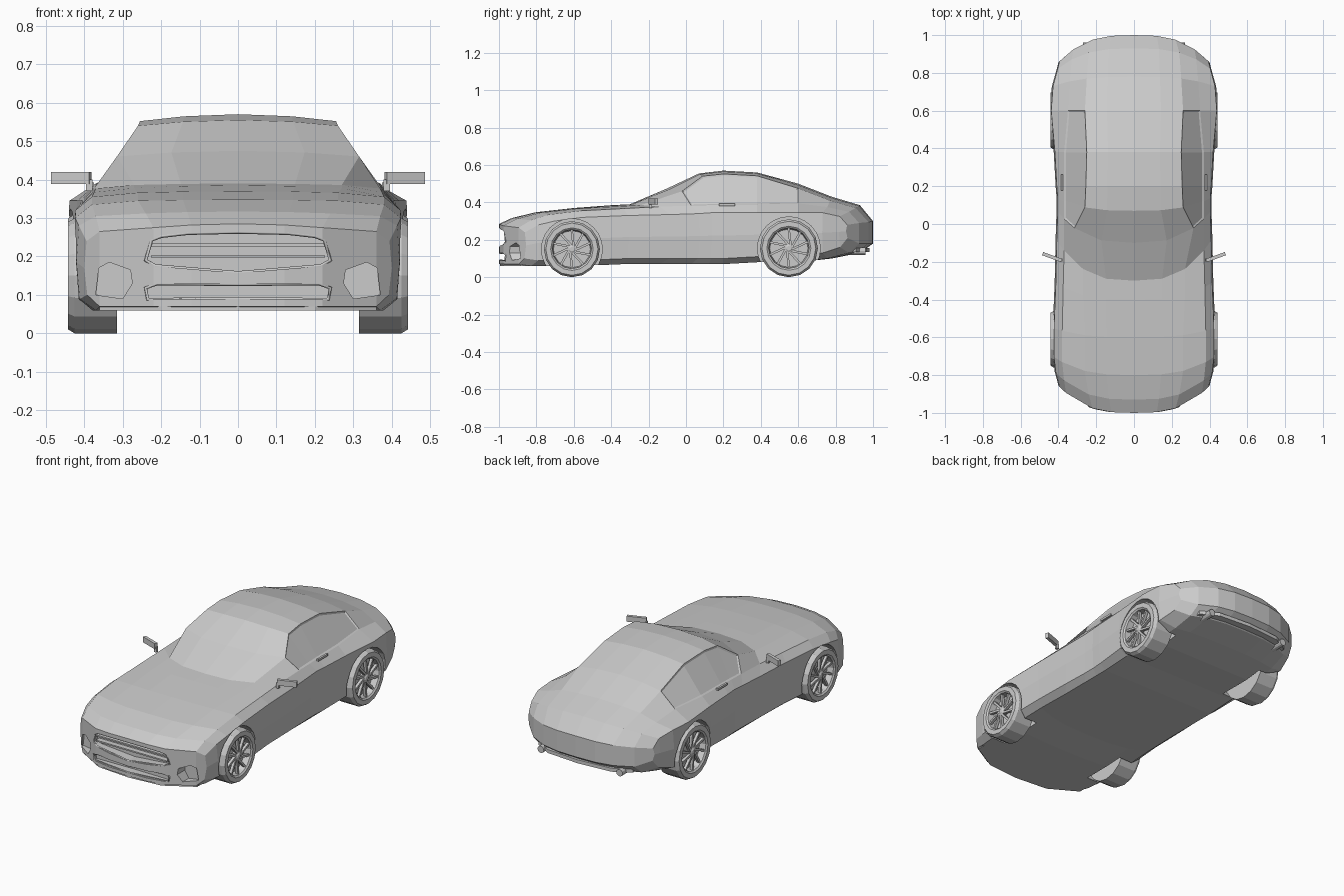
import bpy
import bmesh
import math
from mathutils import Matrix, Vector

default_cube = bpy.data.objects.get("Cube")
if default_cube:
    bpy.data.objects.remove(default_cube, do_unlink=True)

grey = bpy.data.materials.new("plain grey")
grey.use_nodes = True
grey.diffuse_color = (0.6, 0.6, 0.6, 1)
grey.node_tree.nodes["Principled BSDF"].inputs["Base Color"].default_value = grey.diffuse_color


def finish(bm, name):
    """Turn a bmesh into a named grey object."""
    bmesh.ops.recalc_face_normals(bm, faces=bm.faces[:])
    mesh = bpy.data.meshes.new(name)
    bm.to_mesh(mesh)
    bm.free()
    obj = bpy.data.objects.new(name, mesh)
    bpy.context.collection.objects.link(obj)
    mesh.materials.append(grey)
    return obj


def prism(name, outline, start, end, axis):
    """Extrude a flat outline along the y or z axis."""
    def place(a, b, depth):
        return (a, depth, b) if axis == "y" else (a, b, depth)
    bm = bmesh.new()
    lower = [bm.verts.new(place(a, b, start)) for a, b in outline]
    upper = [bm.verts.new(place(a, b, end)) for a, b in outline]
    bm.faces.new(lower)
    bm.faces.new(upper)
    count = len(outline)
    for i in range(count):
        j = (i + 1) % count
        bm.faces.new((lower[i], lower[j], upper[j], upper[i]))
    return finish(bm, name)


def box(name, centre, size, turn=0.0):
    bm = bmesh.new()
    matrix = (Matrix.Translation(centre) @ Matrix.Rotation(turn, 4, "Z")
              @ Matrix.Diagonal((*size, 1)))
    bmesh.ops.create_cube(bm, size=1, matrix=matrix)
    return finish(bm, name)


def lathe(bm, profile, sides, centre, side):
    """Spin (offset, radius) points around the x axis."""
    rings = []
    for offset, radius in profile:
        rings.append([bm.verts.new(Vector(centre) + Vector((
            side * offset,
            radius * math.sin(math.tau * k / sides),
            radius * math.cos(math.tau * k / sides)))) for k in range(sides)])
    for first, second in zip(rings, rings[1:]):
        for k in range(sides):
            n = (k + 1) % sides
            bm.faces.new((first[k], first[n], second[n], second[k]))
    bm.faces.new(rings[0])
    bm.faces.new(rings[-1])


def mirrored(half):
    """Complete a half outline that starts and ends on the centre line."""
    return half + [(-a, b) for a, b in reversed(half) if a > 0]


def bow_y(y, bow, x):
    return y + bow * abs(x / 0.43) ** 3


# Body sections: y, bow, floor, half width, shoulder z, belt x, belt z, roof x, roof z, crown z
sections = [
    (-1, .18, .07, .4, .24, .36, .265, .22, .275, .285),
    (-.93, .16, .06, .42, .28, .37, .305, .24, .312, .317),
    (-.8, .1, .06, .43, .3, .38, .335, .26, .345, .348),
    (-.6, .05, .06, .43, .32, .38, .355, .26, .366, .37),
    (-.4, .1, .07, .42, .33, .375, .367, .27, .378, .385),
    (-.3, .25, .07, .415, .335, .37, .377, .27, .386, .39),
    (-.1, .2, .07, .41, .34, .37, .383, .315, .46, .475),
    (.07, .08, .07, .41, .345, .37, .385, .26, .54, .555),
    (.2, 0, .07, .415, .345, .37, .387, .255, .552, .57),
    (.38, 0, .08, .425, .345, .37, .39, .25, .542, .56),
    (.6, 0, .08, .445, .345, .35, .395, .26, .475, .5),
    (.78, -.05, .1, .435, .345, .34, .375, .25, .41, .43),
    (.93, -.13, .13, .41, .325, .33, .35, .24, .37, .385),
    (1, -.18, .18, .4, .28, .32, .29, .22, .295, .3),
]


def half_section(y, bow, floor, wide, shoulder, belt_x, belt, roof_x, roof, crown):
    """Points from the floor centre round the side to the crown."""
    inner = roof_x * 0.55
    sill = floor + 0.03
    flat = [(0, floor), (inner, floor), (roof_x, floor), (belt_x, floor),
            (wide * 0.98, sill), (wide, (sill + shoulder) / 2), (wide * 0.985, shoulder),
            (belt_x, belt), (roof_x, roof), (inner, crown - (crown - roof) * 0.3), (0, crown)]
    return [(x, bow_y(y, bow, x), z) for x, z in flat]


bm = bmesh.new()
rings = []
for section in sections:
    half = half_section(*section)
    full = half + [(-x, y, z) for x, y, z in half[-2:0:-1]]
    rings.append([bm.verts.new(p) for p in full])
around = len(rings[0])
windows = {1: [], -1: []}
for s, (first, second) in enumerate(zip(rings, rings[1:])):
    for k in range(around):
        n = (k + 1) % around
        face = bm.faces.new((first[k], first[n], second[n], second[k]))
        if 6 <= s <= 9 and k in (7, 12):
            windows[1 if k == 7 else -1].append(face)
# Curved nose and tail faces
for ring in (rings[0], rings[-1]):
    for strip in ((0, 1, 9, 10), (1, 2, 8, 9), (2, 3, 7, 8), (3, 4, 5, 6, 7)):
        bm.faces.new([ring[i] for i in strip])
        bm.faces.new([ring[-i % around] for i in strip])
bmesh.ops.recalc_face_normals(bm, faces=bm.faces[:])
# Sunken side windows
for faces in windows.values():
    bmesh.ops.inset_region(bm, faces=faces, thickness=0.01, depth=-0.005)
body = finish(bm, "body")

# Wheel arches and front openings cut from the body
wheels = {"front": (-0.61, 0.15), "rear": (0.55, 0.155)}
cutters = []
for end, (y, radius) in wheels.items():
    for side in (1, -1):
        bm = bmesh.new()
        lathe(bm, [(0.295, radius + 0.013), (0.6, radius + 0.013)], 24, (0, y, radius), side)
        cutters.append(finish(bm, end + "_arch_cutter"))
grille = mirrored([(0, .264), (.13, .261), (.2, .253), (.225, .243), (.24, .19), (.215, .175), (0, .157)])
intake = mirrored([(0, .128), (.21, .13), (.24, .118), (.235, .088), (0, .09)])
side_intake = [(.28, .165), (.335, .185), (.362, .17), (.37, .1), (.3, .09), (.275, .13)]
cutters.append(prism("grille_cutter", grille, -1.2, -0.935, "y"))
cutters.append(prism("intake_cutter", intake, -1.2, -0.945, "y"))
for side in (1, -1):
    outline = [(side * x, z) for x, z in side_intake]
    cutters.append(prism("side_intake_cutter", outline, -1.2, -0.875, "y"))
bpy.context.view_layer.objects.active = body
for cutter in cutters:
    cutter.hide_render = True
    cut = body.modifiers.new("cut", "BOOLEAN")
    cut.operation = "DIFFERENCE"
    cut.solver = "EXACT"
    cut.object = cutter
    bpy.ops.object.modifier_apply(modifier=cut.name)
for cutter in cutters:
    bpy.data.objects.remove(cutter, do_unlink=True)


# Raised rims around the front openings
def rim(name, outline):
    curve = bpy.data.curves.new(name, "CURVE")
    curve.dimensions = "3D"
    curve.bevel_depth = 0.005
    curve.bevel_resolution = 0
    spline = curve.splines.new("POLY")
    spline.points.add(len(outline) - 1)
    for point, (x, z) in zip(spline.points, outline):
        point.co = (x, bow_y(-0.995, 0.18, x), z, 1)
    spline.use_cyclic_u = True
    curve.materials.append(grey)
    bpy.context.collection.objects.link(bpy.data.objects.new(name, curve))


rim("grille_rim", grille)
rim("intake_rim", intake)
for z in (0.2, 0.23):
    box("grille_bar", (0, -0.952, z), (0.45, 0.03, 0.008))

# Front splitter and rear diffuser
prism("front_splitter", mirrored([(0, -.995), (.2, -.978), (.36, -.885), (.36, -.8), (0, -.8)]),
      0.06, 0.078, "z")
prism("rear_diffuser", mirrored([(0, .98), (.2, .965), (.3, .91), (.3, .8), (0, .8)]),
      0.135, 0.155, "z")

# Wheels: tyre with recessed rim, spokes and hub
for end, (y, radius) in wheels.items():
    for side in (1, -1):
        centre = Vector((side * 0.38, y, radius))
        bm = bmesh.new()
        lathe(bm, [(-0.065, radius * 0.7), (-0.065, radius), (0.045, radius),
                   (0.062, radius * 0.93), (0.062, radius * 0.76), (0.055, radius * 0.7),
                   (0.02, radius * 0.66)], 16, centre, side)
        lathe(bm, [(0.02, 0.02), (0.05, 0.02), (0.055, 0.012)], 10, centre, side)
        for k in range(10):
            matrix = (Matrix.Translation(centre + Vector((side * 0.042, 0, 0)))
                      @ Matrix.Rotation(math.tau * k / 10, 4, "X")
                      @ Matrix.Translation((0, 0.004, radius * 0.4))
                      @ Matrix.Rotation(0.12, 4, "X")
                      @ Matrix.Diagonal((0.016, 0.012, radius * 0.62, 1)))
            bmesh.ops.create_cube(bm, size=1, matrix=matrix)
        finish(bm, end + ("_left" if side > 0 else "_right") + "_wheel")

# Mirrors, door handles and exhaust pipes on both sides
for side, label in ((1, "left"), (-1, "right")):
    box(label + "_mirror", (side * 0.434, -0.175, 0.404), (0.106, 0.018, 0.032), side * 0.35)
    box(label + "_mirror_stalk", (side * 0.387, -0.19, 0.385), (0.016, 0.016, 0.03))
    box(label + "_door_handle", (side * 0.381, 0.22, 0.387), (0.012, 0.085, 0.012))
    bm = bmesh.new()
    place = Matrix.Translation((side * 0.25, 0.905, 0.14)) @ Matrix.Rotation(math.pi / 2, 4, "X")
    bmesh.ops.create_cone(bm, cap_ends=True, segments=12, radius1=0.02, radius2=0.02,
                          depth=0.11, matrix=place)
    finish(bm, label + "_exhaust_pipe")
